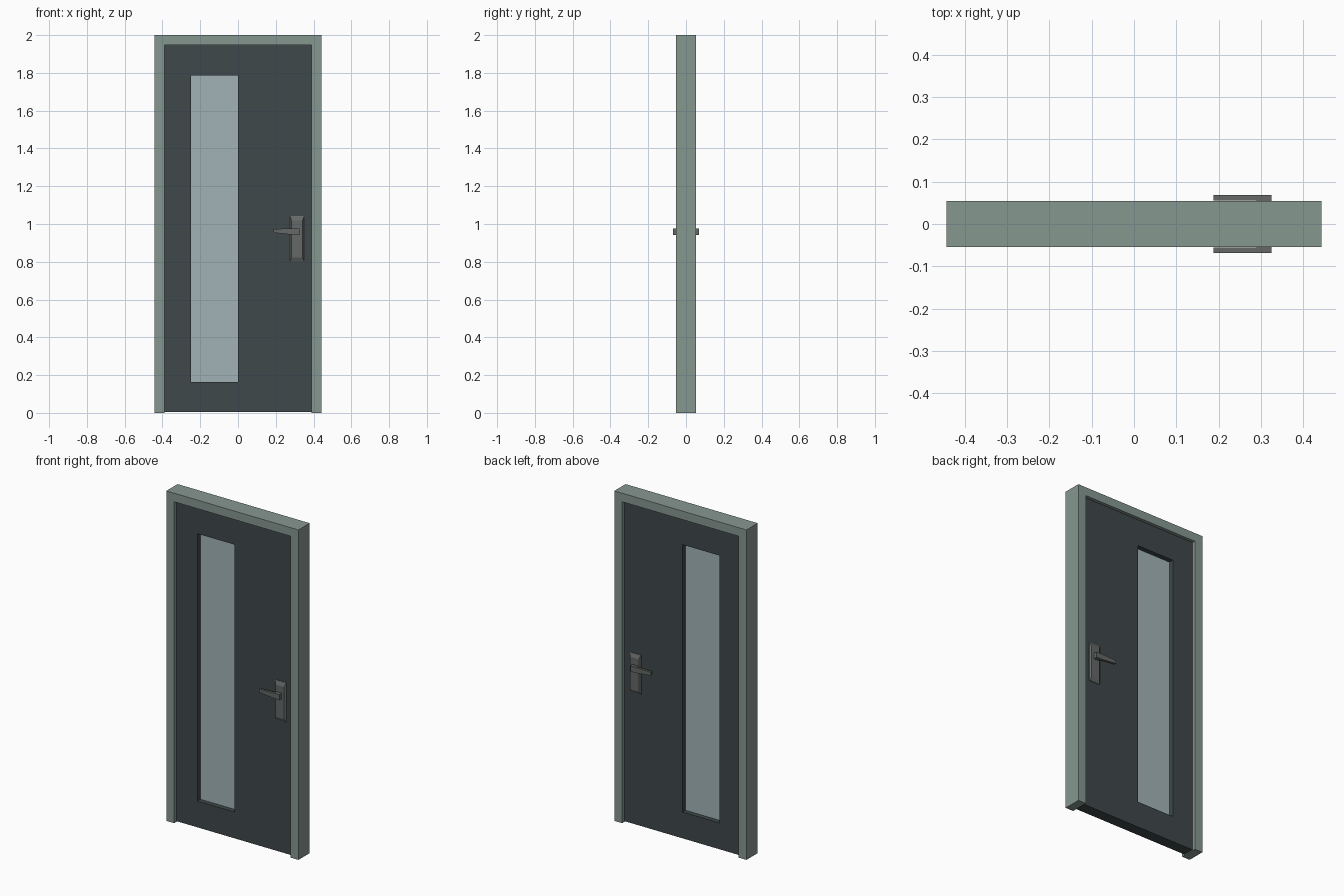
import bpy, bmesh

if "Cube" in bpy.data.objects:
    bpy.data.objects.remove(bpy.data.objects["Cube"])

def material(name, rgb):
    m = bpy.data.materials.new(name)
    m.diffuse_color = (*rgb, 1)
    m.use_nodes = True
    m.node_tree.nodes["Principled BSDF"].inputs["Base Color"].default_value = m.diffuse_color
    return m

FRAME = material("sage_paint", (0.24, 0.31, 0.28))
LEAF = material("dark_paint", (0.05, 0.065, 0.067))
GLASS = material("pale_glass", (0.36, 0.45, 0.47))
METAL = material("dark_metal", (0.13, 0.14, 0.135))

def finish(name, bm, mat):
    bmesh.ops.recalc_face_normals(bm, faces=bm.faces)
    me = bpy.data.meshes.new(name)
    bm.to_mesh(me)
    bm.free()
    me.materials.append(mat)
    ob = bpy.data.objects.new(name, me)
    bpy.context.collection.objects.link(ob)
    return ob

def extrude_outline(name, pts, y0, y1, mat):
    """Flat x,z outline pushed from y0 to y1."""
    bm = bmesh.new()
    face = bm.faces.new([bm.verts.new((x, y0, z)) for x, z in pts])
    out = bmesh.ops.extrude_face_region(bm, geom=[face])["geom"]
    bmesh.ops.translate(bm, vec=(0, y1 - y0, 0),
                        verts=[v for v in out if isinstance(v, bmesh.types.BMVert)])
    return finish(name, bm, mat)

def loft(name, rings, mat, closed=False):
    """Skin matching rings of points; cap the ends."""
    bm = bmesh.new()
    vs = [[bm.verts.new(p) for p in r] for r in rings]
    n = len(vs[0])
    for i in range(len(vs) if closed else len(vs) - 1):
        a, b = vs[i], vs[(i + 1) % len(vs)]
        for k in range(n):
            bm.faces.new((a[k], a[(k + 1) % n], b[(k + 1) % n], b[k]))
    if not closed:
        bm.faces.new(vs[0])
        bm.faces.new(vs[-1])
    return finish(name, bm, mat)

def rect(x0, x1, z0, z1, y):
    return [(x0, y, z0), (x1, y, z0), (x1, y, z1), (x0, y, z1)]

# Frame: two jambs and a lintel as one arch outline
W, I, TOP = 0.443, 0.39, 1.948
extrude_outline("door_frame", [(-W, 0), (-I, 0), (-I, TOP), (I, TOP),
                (I, 0), (W, 0), (W, 2), (-W, 2)], -0.054, 0.054, FRAME)

# Door leaf: slab pierced by the window opening
T = 0.034
outer, hole = (-I, I, 0.005, TOP), (-0.249, 0.0, 0.164, 1.785)
loft("door_leaf", [rect(*outer, -T), rect(*outer, T),
                   rect(*hole, T), rect(*hole, -T)], LEAF, closed=True)

# Window pane
loft("window_pane", [rect(*hole, -0.005), rect(*hole, 0.005)], GLASS)

# Handle sets on both faces
for side, s in (("front", -1), ("back", 1)):
    # Backplate with sloped edges
    loft(side + "_handle_plate", [
        rect(0.276, 0.350, 0.802, 1.042, s * T),
        rect(0.276, 0.350, 0.802, 1.042, s * (T + 0.003)),
        rect(0.284, 0.342, 0.822, 1.018, s * (T + 0.012))], METAL)
    # Spindle
    loft(side + "_handle_spindle", [
        rect(0.290, 0.325, 0.943, 0.977, s * (T + 0.010)),
        rect(0.290, 0.325, 0.943, 0.977, s * 0.056)], METAL)
    # Tapered lever
    extrude_outline(side + "_handle_lever", [
        (0.188, 0.954), (0.290, 0.943), (0.325, 0.943),
        (0.325, 0.977), (0.188, 0.974)], s * 0.055, s * 0.069, METAL)
